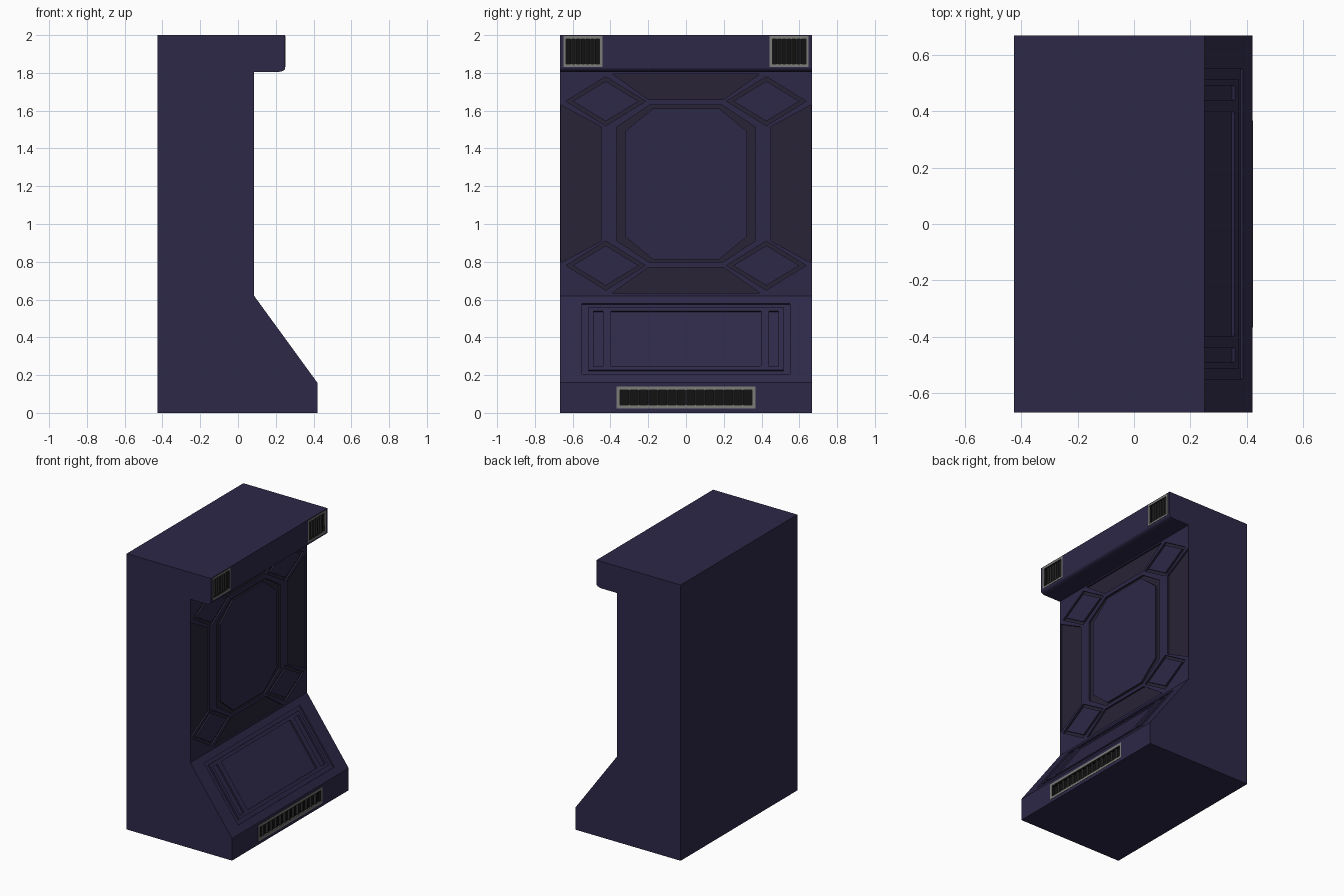
import bpy, bmesh, math
from mathutils import Matrix, Vector

if "Cube" in bpy.data.objects:
    bpy.data.objects.remove(bpy.data.objects["Cube"])


def material(name, rgb):
    m = bpy.data.materials.new(name)
    m.diffuse_color = (*rgb, 1)
    m.use_nodes = True
    m.node_tree.nodes["Principled BSDF"].inputs["Base Color"].default_value = m.diffuse_color
    return m


BODY = material("hull_purple", (0.027, 0.021, 0.064))
DARK = material("panel_dark", (0.021, 0.017, 0.037))
BLACK = material("vent_black", (0.006, 0.006, 0.006))
GREY = material("vent_grey", (0.2, 0.2, 0.19))
SLAT = material("slat_grey", (0.03, 0.03, 0.03))
MATS = [BODY, DARK, BLACK, GREY, SLAT]


def face_frame(origin, up):
    """Local axes on a wall: u along y, v up the wall, w outward."""
    u, v = Vector((0, 1, 0)), Vector(up).normalized()
    return Matrix.Translation(origin) @ Matrix((u, v, u.cross(v))).transposed().to_4x4()


WALL = face_frame((0.085, 0, 0), (0, 0, 1))
SLOPE = face_frame((0.42, 0, 0.16), (-0.335, 0, 0.46))
BASE = face_frame((0.42, 0, 0), (0, 0, 1))
HEAD = face_frame((0.25, 0, 0), (0, 0, 1))


def prism(bm, frame, outer, low, high, mat=0, inner=None):
    """Extrude an outline along w; with an inner outline it becomes a ring."""
    n, loops = len(outer), []
    for outline in ([outer, inner] if inner else [outer]):
        loops.append([[bm.verts.new(frame @ Vector((*p, w))) for p in outline]
                      for w in (low, high)])
    faces = []
    for lo, hi in loops:
        faces += [bm.faces.new((lo[i], lo[(i + 1) % n], hi[(i + 1) % n], hi[i])) for i in range(n)]
    for k in (0, 1):
        if inner:
            a, b = loops[0][k], loops[1][k]
            faces += [bm.faces.new((a[i], a[(i + 1) % n], b[(i + 1) % n], b[i])) for i in range(n)]
        else:
            faces.append(bm.faces.new(loops[0][k]))
    for f in faces:
        f.material_index = mat


def make(name, bm):
    bmesh.ops.recalc_face_normals(bm, faces=bm.faces)
    me = bpy.data.meshes.new(name)
    bm.to_mesh(me)
    bm.free()
    for m in MATS:
        me.materials.append(m)
    ob = bpy.data.objects.new(name, me)
    bpy.context.collection.objects.link(ob)
    return ob


def rect(u0, u1, v0, v1):
    return [(u0, v0), (u1, v0), (u1, v1), (u0, v1)]


def octagon(u, v0, v1, tu, tv):
    """Outline with half width u; tu = half flat top, tv = corner height."""
    return [(tu, v0), (u, v0 + tv), (u, v1 - tv), (tu, v1),
            (-tu, v1), (-u, v1 - tv), (-u, v0 + tv), (-tu, v0)]


def diamond(cu, cv, a, b):
    return [(cu + a, cv), (cu, cv + b), (cu - a, cv), (cu, cv - b)]


# Side profile of the cabinet (x, z), with a rounded lip under the head
profile = [(-0.425, 0), (0.42, 0), (0.42, 0.16), (0.085, 0.62), (0.085, 1.805), (0.21, 1.805)]
profile += [(0.21 + 0.04 * math.sin(t), 1.825 - 0.02 * math.cos(t))
            for t in [math.radians(a) for a in (22, 45, 67, 90)]]
profile += [(0.25, 2), (-0.425, 2)]
side = Matrix(((1, 0, 0, 0), (0, 0, 1, 0), (0, 1, 0, 0), (0, 0, 0, 1)))
bm = bmesh.new()
prism(bm, side, profile, -0.668, 0.668)
body = make("cabinet_body", bm)

# All recesses on the front, gathered into one cutter
cut = bmesh.new()
D, OUT = -0.012, 0.03
prism(cut, WALL, octagon(0.365, 0.795, 1.63, 0.19, 0.115), D, OUT, 1,
      octagon(0.323, 0.812, 1.612, 0.175, 0.122))
for s in (-1, 1):
    prism(cut, WALL, [(s * 0.662, 0.795), (s * 0.45, 0.91), (s * 0.45, 1.515), (s * 0.662, 1.63)], D, OUT, 1)
    for v in (0.78, 1.65):
        prism(cut, WALL, diamond(s * 0.425, v, 0.21, 0.13), D, OUT, 1,
              diamond(s * 0.425, v, 0.175, 0.106))
prism(cut, WALL, [(-0.39, 1.795), (0.39, 1.795), (0.2, 1.66), (-0.2, 1.66)], D, OUT, 1)
prism(cut, WALL, [(-0.39, 0.635), (0.39, 0.635), (0.2, 0.77), (-0.2, 0.77)], D, OUT, 1)


def sloped(u0, u1, z0, z1):
    return rect(u0, u1, (z0 - 0.16) * 1.237, (z1 - 0.16) * 1.237)


# Sloped control panel: border groove, centre recess and two side slots
prism(cut, SLOPE, sloped(-0.55, 0.55, 0.205, 0.58), D, OUT, 0, sloped(-0.515, 0.515, 0.228, 0.56))
prism(cut, SLOPE, sloped(-0.397, 0.397, 0.248, 0.54), D, OUT, 0)
for s in (-1, 1):
    prism(cut, SLOPE, sloped(s * 0.465 - 0.025, s * 0.465 + 0.025, 0.245, 0.54), D, OUT, 0)


def vent(name, frame, u0, u1, v0, v1, slots, border):
    """Black recess with a grey frame and vertical slats."""
    inner = rect(u0 + border, u1 - border, v0 + border, v1 - border)
    prism(cut, frame, inner, -0.02, OUT, 2)
    b = bmesh.new()
    prism(b, frame, rect(u0, u1, v0, v1), -0.005, 0.002, 3, inner)
    step = (u1 - u0 - 2 * border) / slots
    for i in range(1, slots):
        c = u0 + border + i * step
        prism(b, frame, rect(c - 0.004, c + 0.004, v0 + border, v1 - border), -0.021, -0.003, 4)
    make(name, b)


vent("base_vent", BASE, -0.368, 0.368, 0.023, 0.14, 14, 0.018)
vent("head_vent_left", HEAD, -0.648, -0.443, 1.832, 1.994, 7, 0.014)
vent("head_vent_right", HEAD, 0.443, 0.648, 1.832, 1.994, 7, 0.014)

# Carve the recesses into the body
cutter = make("recess_cutter", cut)
cutter.hide_render = True
cutter.hide_viewport = True
mod = body.modifiers.new("recesses", 'BOOLEAN')
mod.operation = 'DIFFERENCE'
mod.solver = 'EXACT'
mod.object = cutter
